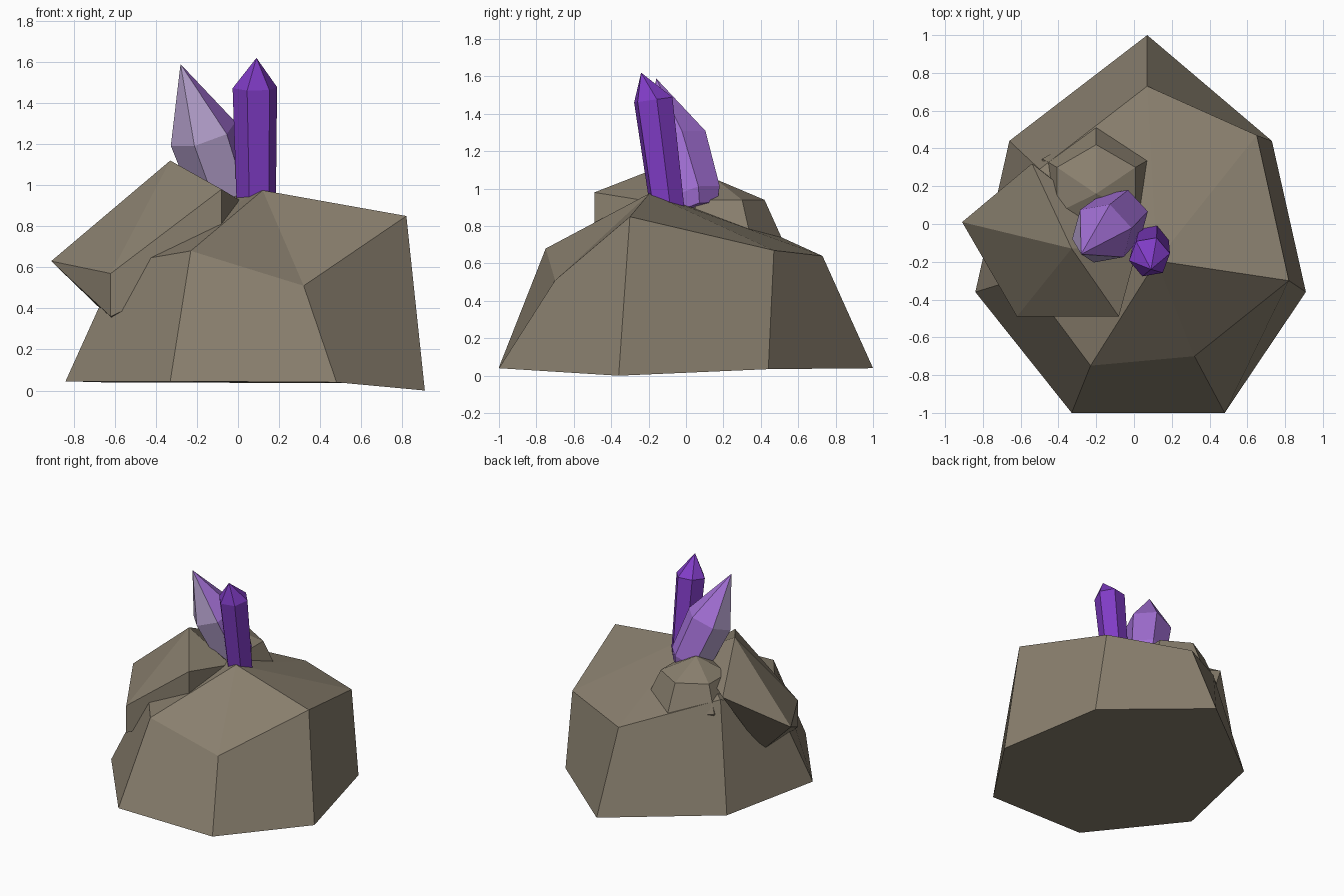
import bpy, bmesh, math
from mathutils import Vector

if "Cube" in bpy.data.objects:
    bpy.data.objects.remove(bpy.data.objects["Cube"])


def material(name, rgb):
    m = bpy.data.materials.new(name)
    m.diffuse_color = (*rgb, 1)
    m.use_nodes = True
    m.node_tree.nodes["Principled BSDF"].inputs["Base Color"].default_value = m.diffuse_color
    return m


STONE = material("stone brown", (0.25, 0.212, 0.155))
PURPLE = material("deep purple", (0.215, 0.045, 0.56))
PALE = material("pale lavender", (0.47, 0.36, 0.62))
ORCHID = material("orchid", (0.36, 0.16, 0.66))


def finish(name, bm, mats, rule=None):
    bmesh.ops.recalc_face_normals(bm, faces=bm.faces)
    bm.normal_update()
    if rule:
        for f in bm.faces:
            f.material_index = rule(f.normal)
    me = bpy.data.meshes.new(name)
    bm.to_mesh(me)
    bm.free()
    for m in mats:
        me.materials.append(m)
    ob = bpy.data.objects.new(name, me)
    bpy.context.collection.objects.link(ob)
    return ob


def stack(name, rings, apex, mats, rule=None):
    """Faceted solid: rings of points from the bottom up, closed by a point."""
    bm = bmesh.new()
    loops = [[bm.verts.new(p) for p in r] for r in rings]
    n = len(loops[0])
    bm.faces.new(loops[0])
    for lo, hi in zip(loops, loops[1:]):
        for i in range(n):
            j = (i + 1) % n
            bm.faces.new((lo[i], lo[j], hi[j], hi[i]))
    tip = bm.verts.new(apex)
    for i in range(n):
        bm.faces.new((loops[-1][i], loops[-1][(i + 1) % n], tip))
    return finish(name, bm, mats, rule)


def circle(center, axis, r, n, start):
    """Ring of n points around an axis; start angle measured from +x."""
    axis = Vector(axis).normalized()
    u = (Vector((1, 0, 0)) - axis * axis.x).normalized()
    v = axis.cross(u)
    angles = [math.radians(start) + math.tau * i / n for i in range(n)]
    return [Vector(center) + r * (u * math.cos(a) + v * math.sin(a)) for a in angles]


# large boulder: seven-sided base, uneven shoulder, one peak
base = [(0.07, 1.0, 0.04), (-0.66, 0.44, 0.04), (-0.84, -0.36, 0.045), (-0.33, -1.0, 0.045),
        (0.48, -1.0, 0.04), (0.91, -0.36, 0.0), (0.73, 0.44, 0.035)]
shoulder = [(0.07, 0.73, 0.64), (-0.50, 0.29, 0.84), (-0.58, -0.28, 0.62), (-0.23, -0.75, 0.68),
            (0.32, -0.70, 0.51), (0.82, -0.30, 0.85), (0.65, 0.47, 0.67)]
stack("large_boulder", [base, shoulder], (0.12, -0.195, 0.975), [STONE])

# leaning side boulder, overhanging on the left
bm = bmesh.new()
for p in [(-0.91, 0.01, 0.63), (-0.54, 0.32, 0.88), (0.02, -0.12, 0.92), (-0.08, -0.49, 0.98),
          (-0.62, -0.49, 0.57), (-0.33, -0.13, 1.12), (-0.60, -0.08, 0.33),
          (-0.62, -0.49, 0.36), (-0.08, -0.49, 0.62)]:
    bm.verts.new(p)
res = bmesh.ops.convex_hull(bm, input=bm.verts)
bmesh.ops.delete(bm, geom=[v for v in bm.verts if not v.link_faces], context='VERTS')
finish("side_boulder", bm, [STONE])

# small back stone: hexagonal, widest in the middle
up = (0, 0, 1)
stack("back_stone",
      [circle((-0.2, 0.18, 0.58), up, 0.25, 6, 30),
       circle((-0.2, 0.18, 0.74), up, 0.33, 6, 30),
       circle((-0.2, 0.18, 0.94), up, 0.24, 6, 30)],
      (-0.2, 0.16, 1.05), [STONE])

# pale crystal leaning to the front left
axis = (-0.21, -0.20, 0.67)
stack("pale_crystal",
      [circle((-0.06, 0.05, 0.88), axis, 0.13, 6, 15),
       circle((-0.07, 0.04, 0.96), axis, 0.155, 6, 15),
       circle((-0.17, -0.05, 1.25), axis, 0.17, 6, 15)],
      (-0.28, -0.16, 1.59), [PALE, ORCHID],
      lambda n: 0 if n.x + 0.6 * n.y < -0.1 else 1)

# dark purple crystal leaning to the front
axis = (0, -0.07, 0.5)
stack("purple_crystal",
      [circle((0.09, -0.09, 0.82), axis, 0.095, 6, 10),
       circle((0.082, -0.175, 1.475), axis, 0.11, 6, 10)],
      (0.09, -0.24, 1.62), [PURPLE])
